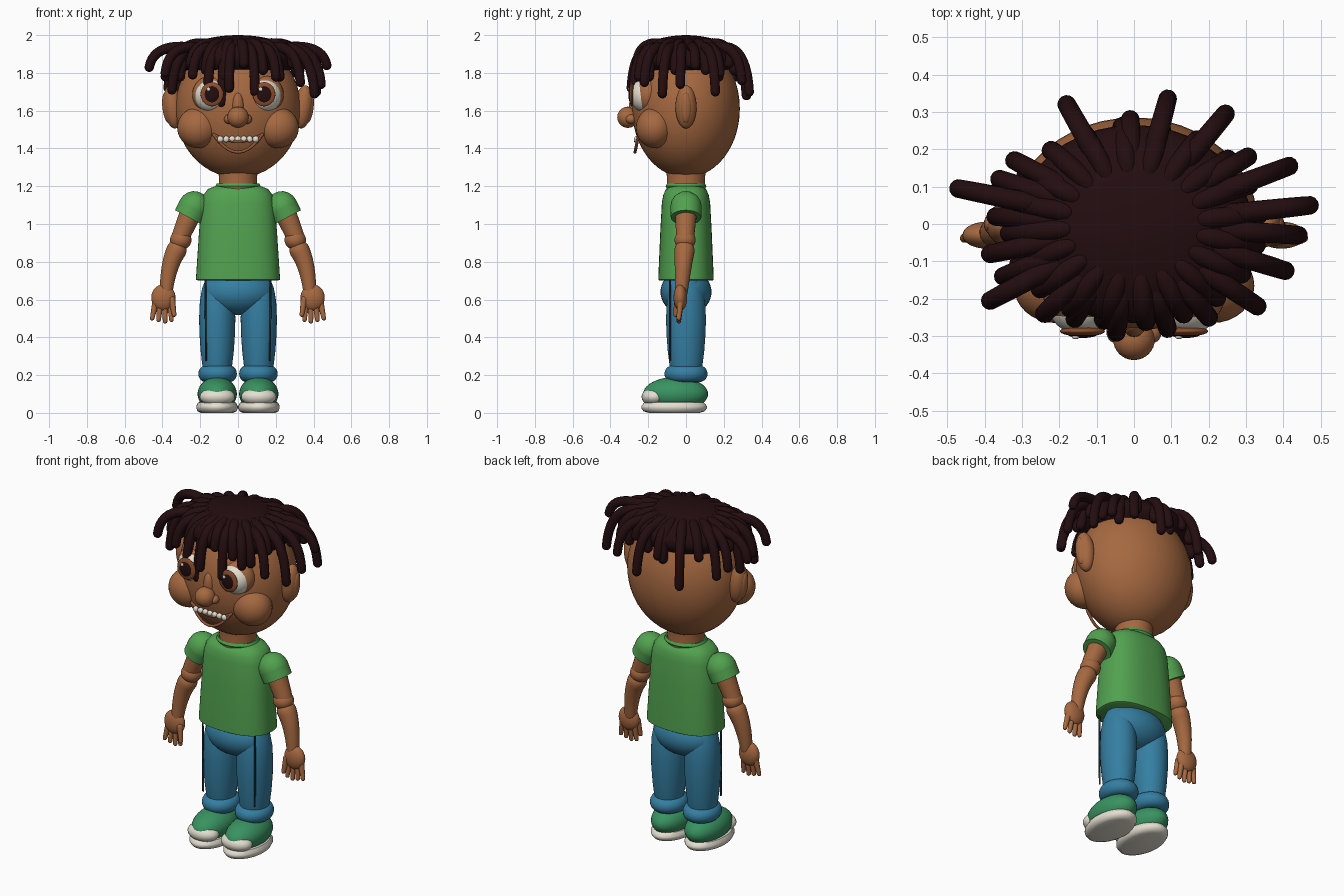
import bpy, bmesh, math
from mathutils import Vector

if "Cube" in bpy.data.objects:
    bpy.data.objects.remove(bpy.data.objects["Cube"])


def material(name, r, g, b):
    m = bpy.data.materials.new(name)
    m.use_nodes = True
    m.diffuse_color = (r, g, b, 1)
    node = next(n for n in m.node_tree.nodes if n.type == 'BSDF_PRINCIPLED')
    node.inputs["Base Color"].default_value = (r, g, b, 1)
    node.inputs["Roughness"].default_value = 0.7
    return m


SKIN = material("skin brown", .38, .14, .052)
HAIR = material("dark hair", .017, .004, .005)
SHIRT = material("shirt green", .085, .36, .08)
JEANS = material("denim blue", .035, .21, .36)
SHOE = material("shoe green", .04, .29, .12)
WHITE = material("off white", .78, .74, .64)
IRIS = material("iris brown", .26, .075, .025)
LIP = material("lip brown", .3, .09, .04)
SEAM = material("dark seam", .02, .04, .06)


def finish(name, bm, mat):
    bmesh.ops.recalc_face_normals(bm, faces=bm.faces)
    mesh = bpy.data.meshes.new(name)
    bm.to_mesh(mesh)
    bm.free()
    mesh.materials.append(mat)
    ob = bpy.data.objects.new(name, mesh)
    bpy.context.collection.objects.link(ob)
    bpy.ops.object.select_all(action='DESELECT')
    ob.select_set(True)
    bpy.context.view_layer.objects.active = ob
    bpy.ops.object.shade_smooth_by_angle(angle=math.radians(45))
    return ob


def ball(name, loc, size, mat, seg=32):
    bm = bmesh.new()
    bmesh.ops.create_uvsphere(bm, u_segments=seg, v_segments=seg // 2 + 4, radius=1)
    ob = finish(name, bm, mat)
    ob.location = loc
    ob.scale = size if isinstance(size, tuple) else (size,) * 3
    return ob


def skin_rings(name, rings, mat):
    """Joins equal rings of points into a closed surface."""
    bm = bmesh.new()
    loops = [[bm.verts.new(p) for p in ring] for ring in rings]
    n = len(loops[0])
    for a, b in zip(loops, loops[1:]):
        for i in range(n):
            j = (i + 1) % n
            bm.faces.new((a[i], a[j], b[j], b[i]))
    bm.faces.new(loops[0][::-1])
    bm.faces.new(loops[-1])
    return finish(name, bm, mat)


def lathe(name, x, profile, depth, mat, power=2.0, seg=40):
    """Stack of rounded cross-sections; profile holds (half width, z)."""
    def co(v):
        return math.copysign(abs(v) ** (2 / power), v)
    angles = [2 * math.pi * i / seg for i in range(seg)]
    rings = [[(x + r * co(math.cos(a)), r * depth * co(math.sin(a)), z)
              for a in angles] for r, z in profile]
    return skin_rings(name, rings, mat)


def tube(name, pts, r0, r1, mat, flat_end=False, seg=14):
    """Round-ended tube along a quadratic curve through control points."""
    pts = [Vector(p) for p in pts]
    if len(pts) == 2:
        pts.insert(1, (pts[0] + pts[1]) / 2)
    a, b, c = pts
    steps = 10
    path = []
    for i in range(steps + 1):
        t = i / steps
        path.append((a * (1 - t) ** 2 + b * 2 * t * (1 - t) + c * t * t, r0 + (r1 - r0) * t))
    d0, d1 = (b - a).normalized(), (c - b).normalized()
    bends = [math.radians(d) for d in (20, 40, 60, 80)]
    start = [(a - d0 * r0 * math.sin(k), r0 * math.cos(k)) for k in reversed(bends)]
    end = [] if flat_end else [(c + d1 * r1 * math.sin(k), r1 * math.cos(k)) for k in bends]
    path = start + path + end
    rings, side = [], d0.orthogonal().normalized()
    for i, (p, r) in enumerate(path):
        d = (path[min(i + 1, len(path) - 1)][0] - path[max(i - 1, 0)][0]).normalized()
        side = (side - d * side.dot(d)).normalized()
        up = d.cross(side)
        rings.append([p + (side * math.cos(2 * math.pi * j / seg)
                           + up * math.sin(2 * math.pi * j / seg)) * r for j in range(seg)])
    return skin_rings(name, rings, mat)


# Head, neck and nose
ball("head", (0, 0, 1.61), (.332, .285, .365), SKIN, 48)
lathe("neck", 0, [(.105, 1.17), (.1, 1.23), (.105, 1.3)], 1, SKIN)
ball("nose_tip", (0, -.308, 1.565), .056, SKIN)
ball("nose_bridge", (0, -.262, 1.62), (.034, .04, .08), SKIN)

# Mouth
tube("lower_lip", [(-.13, -.25, 1.475), (0, -.29, 1.285), (.13, -.25, 1.475)], .008, .008, LIP)
tube("upper_lip", [(-.13, -.25, 1.475), (0, -.285, 1.40), (.13, -.25, 1.475)], .007, .007, LIP)
for i in range(7):
    x = (i - 3) * .031
    ball(f"tooth_{i + 1}", (x, -.262, 1.449), (.017, .013, .017), WHITE, 16)

# Torso and hips
lathe("shirt", 0, [(.21, .7), (.222, .705), (.222, .72), (.207, .95), (.194, 1.11),
                   (.182, 1.155), (.16, 1.185), (.11, 1.205)], .66, SHIRT, 2.5, 56)
lathe("collar", 0, [(.112, 1.185), (.12, 1.2), (.112, 1.215), (.1, 1.21)], .9, SHIRT)
ball("hips", (0, 0, .64), (.192, .135, .122), JEANS)

for s, side in ((1, "left"), (-1, "right")):
    # Face features
    ball(side + "_cheek", (s * .21, -.165, 1.51), (.112, .1, .108), SKIN)
    ball(side + "_nostril", (s * .045, -.29, 1.555), (.029, .03, .026), SKIN, 20)
    ball(side + "_eye_socket", (s * .142, -.2, 1.685), (.1, .075, .1), SKIN)
    ball(side + "_eye", (s * .142, -.215, 1.68), (.089, .08, .089), WHITE)
    ball(side + "_iris", (s * .138, -.287, 1.687), (.06, .014, .064), IRIS)
    ball(side + "_pupil", (s * .138, -.294, 1.687), (.041, .011, .045), HAIR)
    ball(side + "_eye_glint", (s * .138 - .018, -.303, 1.713), (.01, .005, .01), WHITE, 16)
    ear = ball(side + "_ear", (s * .345, 0, 1.62), (.05, .056, .115), SKIN)
    ear.rotation_euler.y = s * .12
    ridge = ball(side + "_ear_ridge", (s * .378, 0, 1.615), (.022, .03, .08), SKIN, 20)
    ridge.rotation_euler.y = s * .12

    # Arm and hand
    tube(side + "_sleeve", [(s * .233, 0, 1.091), (s * .26, 0, 1.033)][:1]
         + [(s * .247, 0, 1.063), (s * .262, 0, 1.035)], .083, .081, SHIRT, True, 28)
    tube(side + "_upper_arm", [(s * .25, 0, 1.06), (s * .305, -.005, .93)], .058, .048, SKIN, False, 20)
    ball(side + "_elbow", (s * .303, -.005, .915), (.057, .056, .052), SKIN)
    tube(side + "_forearm", [(s * .326, -.008, .86), (s * .37, -.015, .78), (s * .38, -.025, .64)],
         .054, .034, SKIN, False, 20)
    ball(side + "_palm", (s * .395, -.03, .61), (.064, .036, .07), SKIN)
    for i in range(4):
        x = .36 + i * .026
        tip = .485 + abs(i - 1) * .008
        tube(f"{side}_finger_{i + 1}", [(s * x, -.03, .58), (s * (x + (i - 1) * .008), -.038, tip)],
             .017, .012, SKIN)
    tube(side + "_thumb", [(s * .35, -.045, .6), (s * .338, -.055, .52)], .018, .012, SKIN)

    # Trouser leg, cuff and seam
    lathe(side + "_leg", s * .11, [(.07, .2), (.08, .26), (.088, .33), (.094, .42), (.096, .5),
                                   (.092, .59), (.08, .66), (.06, .71)], 1.1, JEANS)
    cuff = [(.06 + .042 * math.cos(a), .207 + .045 * math.sin(a))
            for a in [math.pi * (k / 10 - .5) for k in range(11)]]
    lathe(side + "_cuff", s * .108, cuff, 1.12, JEANS)
    tube(side + "_seam", [(s * .17, -.085, .28), (s * .172, -.085, .7)], .005, .005, SEAM, False, 8)

    # Shoe
    ball(side + "_shoe", (s * .11, -.055, .1), (.104, .172, .09), SHOE)
    ball(side + "_toe_cap", (s * .11, -.168, .085), (.093, .067, .05), WHITE)
    sole = [(.085, 0), (.102, .008), (.11, .025), (.11, .036), (.1, .055), (.08, .06)]
    lathe(side + "_sole", s * .111, sole, 1.58, WHITE).location.y = -.063

# Hair cap
ball("hair_cap", (0, 0, 1.875), (.315, .265, .125), HAIR, 40)

# Outer locks: tip positions
tips = [(-.47, .095, 1.83), (-.36, .12, 1.76), (-.32, .17, 1.72), (-.18, .32, 1.68),
        (-.01, .28, 1.8), (.09, .335, 1.7), (.245, .295, 1.76), (.305, .18, 1.8),
        (.415, .155, 1.7), (.47, .05, 1.84), (.44, -.03, 1.74), (.405, -.125, 1.69),
        (.33, -.22, 1.75), (.2, -.25, 1.78), (.09, -.28, 1.7), (-.047, -.29, 1.72),
        (-.085, -.26, 1.64), (-.16, -.255, 1.7), (-.24, -.24, 1.79), (-.385, -.205, 1.8),
        (-.35, -.14, 1.71), (-.385, -.08, 1.78), (-.37, .02, 1.72)]
for i, (x, y, z) in enumerate(tips):
    tube(f"outer_lock_{i + 1}", [(x * .55, y * .55, 1.935), (x * .95, y * .95, 1.955), (x, y, z)],
         .028, .025, HAIR)

# Inner locks: shorter ring lying on the cap
for i in range(20):
    a = 2 * math.pi * (i + .3) / 20
    x, y = math.cos(a) * .335, math.sin(a) * .262
    z = 1.85 - .035 * (i % 3)
    tube(f"inner_lock_{i + 1}", [(x * .55, y * .55, 1.955), (x * .92, y * .95, 1.965), (x, y, z)],
         .028, .026, HAIR)
